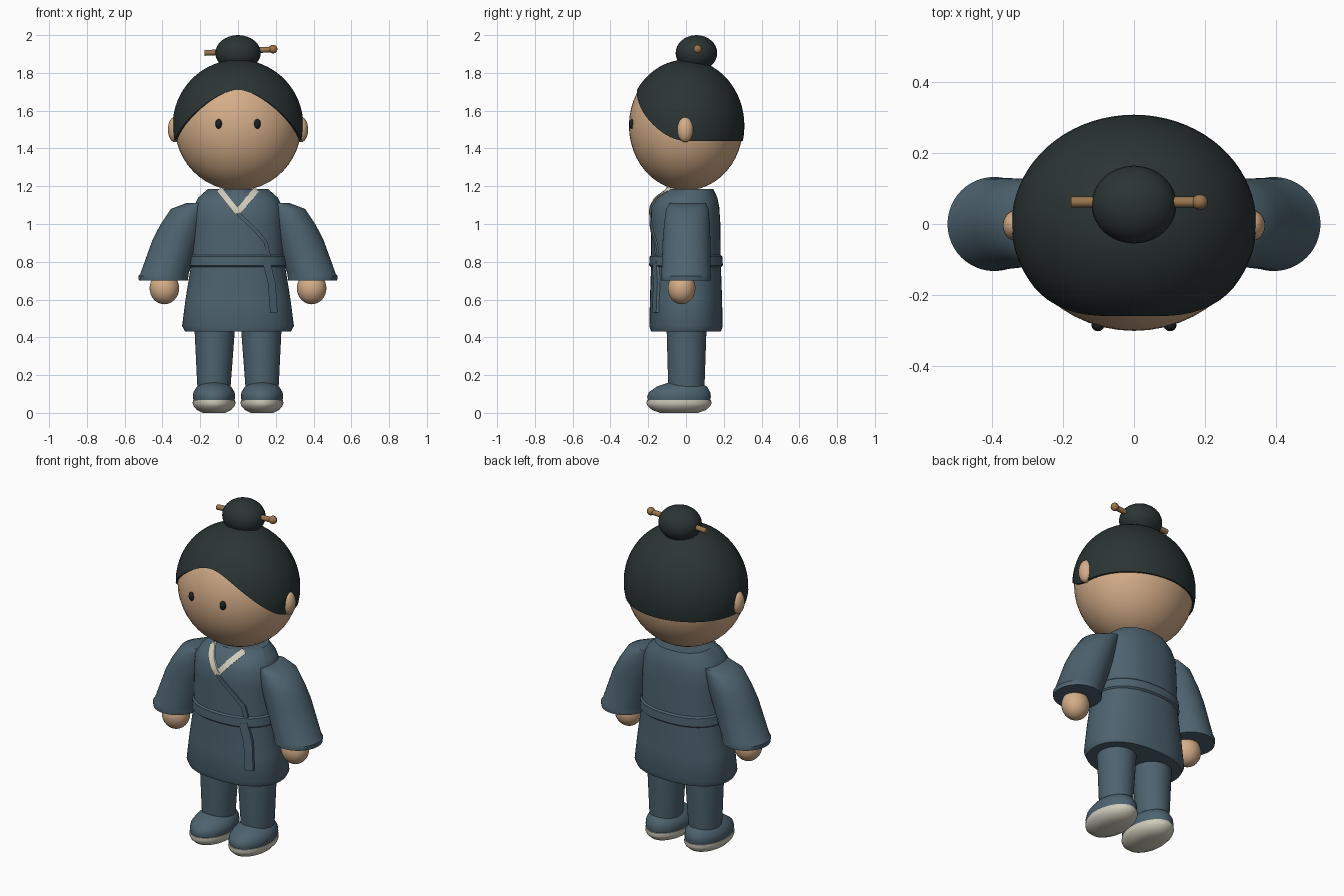
import bpy, bmesh, math
from mathutils import Vector

if "Cube" in bpy.data.objects:
    bpy.data.objects.remove(bpy.data.objects["Cube"])


def material(name, rgb):
    m = bpy.data.materials.new(name)
    m.use_nodes = True
    m.diffuse_color = (*rgb, 1)
    m.node_tree.nodes["Principled BSDF"].inputs["Base Color"].default_value = (*rgb, 1)
    return m


BLUE = material("blue cloth", (0.075, 0.125, 0.16))
SKIN = material("skin", (0.66, 0.42, 0.25))
HAIR = material("black hair", (0.024, 0.034, 0.034))
CREAM = material("cream trim", (0.62, 0.60, 0.50))
WOOD = material("hairpin wood", (0.32, 0.18, 0.075))
EYE = material("eye black", (0.012, 0.014, 0.016))


def finish(name, bm, mat, angle=40):
    bmesh.ops.recalc_face_normals(bm, faces=bm.faces)
    me = bpy.data.meshes.new(name)
    bm.to_mesh(me)
    bm.free()
    me.materials.append(mat)
    ob = bpy.data.objects.new(name, me)
    bpy.context.collection.objects.link(ob)
    bpy.ops.object.select_all(action="DESELECT")
    ob.select_set(True)
    bpy.context.view_layer.objects.active = ob
    bpy.ops.object.shade_smooth_by_angle(angle=math.radians(angle))
    return ob


def ball(name, centre, radii, mat, segs=32):
    bm = bmesh.new()
    bmesh.ops.create_uvsphere(bm, u_segments=segs, v_segments=segs // 2, radius=1)
    bmesh.ops.scale(bm, vec=radii, verts=bm.verts)
    bmesh.ops.translate(bm, vec=centre, verts=bm.verts)
    return finish(name, bm, mat)


def bridge(bm, rings):
    n = len(rings[0])
    for a, b in zip(rings, rings[1:]):
        for i in range(n):
            j = (i + 1) % n
            bm.faces.new((a[i], a[j], b[j], b[i]))


def signed_pow(v, e):
    return math.copysign(abs(v) ** e, v)


def loft(name, sections, mat, power=2.0, n=48):
    """Stack of horizontal (super)ellipses: z, centre x, centre y, radius x, radius y."""
    bm = bmesh.new()
    rings = []
    for z, cx, cy, rx, ry in sections:
        ring = []
        for i in range(n):
            t = math.tau * i / n
            ring.append(bm.verts.new((cx + rx * signed_pow(math.cos(t), 2 / power),
                                      cy + ry * signed_pow(math.sin(t), 2 / power), z)))
        rings.append(ring)
    bridge(bm, rings)
    bm.faces.new(rings[0])
    bm.faces.new(rings[-1])
    return finish(name, bm, mat)


# Robe body and skirt
POWER = 2.3
ROBE = [(0.43, 0, 0, 0.28, 0.185), (0.46, 0, 0, 0.296, 0.194), (0.60, 0, 0, 0.278, 0.191),
        (0.80, 0, 0, 0.246, 0.184), (1.0, 0, -0.002, 0.243, 0.184), (1.09, 0, -0.004, 0.237, 0.18),
        (1.14, 0, 0.004, 0.21, 0.162), (1.185, 0, 0.02, 0.16, 0.125)]
loft("robe", ROBE, BLUE, POWER, 64)


def robe_front(x, z):
    for a, b in zip(ROBE, ROBE[1:]):
        if z <= b[0]:
            break
    f = min(1, (z - a[0]) / (b[0] - a[0]))
    cy, rx, ry = (a[k] + (b[k] - a[k]) * f for k in (2, 3, 4))
    return cy - ry * max(0, 1 - abs(x / rx) ** POWER) ** (1 / POWER)


def ribbon(name, path, width, mat, lift=0.012, steps=8):
    """Band laid over the robe front along an x, z path."""
    pts = [Vector(a).lerp(Vector(b), i / steps)
           for a, b in zip(path, path[1:]) for i in range(steps)] + [Vector(path[-1])]
    bm = bmesh.new()
    rings = []
    for i, p in enumerate(pts):
        d = (pts[min(i + 1, len(pts) - 1)] - pts[max(i - 1, 0)]).normalized()
        side = Vector((-d.y, d.x)) * width / 2
        ring = []
        for q, out in ((p - side, lift), (p + side, lift), (p + side, -0.01), (p - side, -0.01)):
            ring.append(bm.verts.new((q.x, robe_front(q.x, q.y) - out, q.y)))
        rings.append(ring)
    bridge(bm, rings)
    bm.faces.new(rings[0])
    bm.faces.new(rings[-1])
    return finish(name, bm, mat, 50)


# Collar, wrap edge, belt and hanging belt end
ribbon("collar_left", [(0.1, 1.185), (-0.005, 1.06)], 0.034, CREAM, 0.008)
ribbon("collar_right", [(-0.1, 1.185), (0, 1.06)], 0.034, CREAM, 0.011)
ribbon("wrap_edge", [(0, 1.055), (0.1, 0.96), (0.148, 0.90), (0.163, 0.83)], 0.02, BLUE, 0.009)
loft("belt", [(0.772, 0, 0, 0.25, 0.186), (0.78, 0, 0, 0.258, 0.195),
              (0.828, 0, 0, 0.254, 0.193), (0.836, 0, 0, 0.246, 0.184)], BLUE, POWER, 64)
ribbon("belt_end", [(0.15, 0.80), (0.178, 0.69), (0.19, 0.53)], 0.04, BLUE, 0.014)

# Limbs
for s, side in ((1, "left"), (-1, "right")):
    loft(side + "_sleeve",
         [(0.70, s * 0.395, 0, 0.13, 0.131), (0.725, s * 0.395, 0, 0.132, 0.133),
          (0.735, s * 0.39, 0, 0.128, 0.13), (0.92, s * 0.325, 0.003, 0.126, 0.126),
          (1.0, s * 0.292, 0.005, 0.117, 0.121), (1.08, s * 0.255, 0.007, 0.1, 0.112),
          (1.11, s * 0.215, 0.01, 0.06, 0.095)], BLUE)
    ball(side + "_hand", (s * 0.39, -0.023, 0.66), (0.078, 0.073, 0.085), SKIN)
    loft(side + "_trouser_leg",
         [(0.14, s * 0.127, 0.002, 0.088, 0.095), (0.17, s * 0.127, 0.002, 0.09, 0.097),
          (0.46, s * 0.123, 0.003, 0.108, 0.106)], BLUE)
    loft(side + "_shoe",
         [(0.06, s * 0.127, -0.037, 0.107, 0.163), (0.085, s * 0.127, -0.037, 0.112, 0.169),
          (0.11, s * 0.127, -0.034, 0.109, 0.162), (0.14, s * 0.127, -0.022, 0.09, 0.132),
          (0.16, s * 0.127, -0.01, 0.055, 0.085), (0.165, s * 0.127, -0.01, 0.02, 0.03)], BLUE)
    loft(side + "_sole",
         [(0, s * 0.127, -0.037, 0.06, 0.10), (0.015, s * 0.127, -0.037, 0.09, 0.142),
          (0.035, s * 0.127, -0.037, 0.108, 0.165), (0.05, s * 0.127, -0.037, 0.113, 0.172),
          (0.067, s * 0.127, -0.037, 0.112, 0.17)], CREAM)
    ball(side + "_ear", (s * 0.335, -0.004, 1.5), (0.036, 0.043, 0.067), SKIN, 24)
    ball(side + "_eye", (s * 0.102, -0.286, 1.53), (0.018, 0.017, 0.026), EYE, 16)

# Head
CZ = 1.52
ball("head", (0, 0, CZ), (0.335, 0.302, 0.342), SKIN, 48)

# Hair cap: level at the back, rising to an arch over the face
RX, RY, RZ = 0.346, 0.309, 0.35
bm = bmesh.new()
rings = []
N, ROWS = 72, 20
for row in range(ROWS + 2):
    ring = []
    for i in range(N):
        t = math.tau * i / N
        rim = 1.44 + 0.27 * max(0, math.cos(t)) ** 2
        phi = math.acos((rim - CZ) / RZ) * (min(row, ROWS) + 0.2) / (ROWS + 0.2)
        k = 0.93 if row > ROWS else 1
        ring.append(bm.verts.new((k * RX * math.sin(phi) * math.sin(t),
                                  -k * RY * math.sin(phi) * math.cos(t),
                                  CZ + RZ * math.cos(phi))))
    rings.append(ring)
bridge(bm, rings)
bm.faces.new(rings[0])
finish("hair_cap", bm, HAIR, 50)
ball("hair_bun", (0, 0.055, 1.905), (0.12, 0.11, 0.095), HAIR)

# Hairpin through the bun
bpy.ops.mesh.primitive_cylinder_add(vertices=16, radius=0.015, depth=0.365,
                                    location=(0.005, 0.062, 1.915),
                                    rotation=(0, math.radians(87), 0))
pin = bpy.context.object
pin.name = "hairpin"
pin.data.materials.append(WOOD)
bpy.ops.object.shade_smooth_by_angle(angle=math.radians(40))
ball("hairpin_knob", (0.186, 0.062, 1.926), (0.023, 0.022, 0.023), WOOD, 16)
